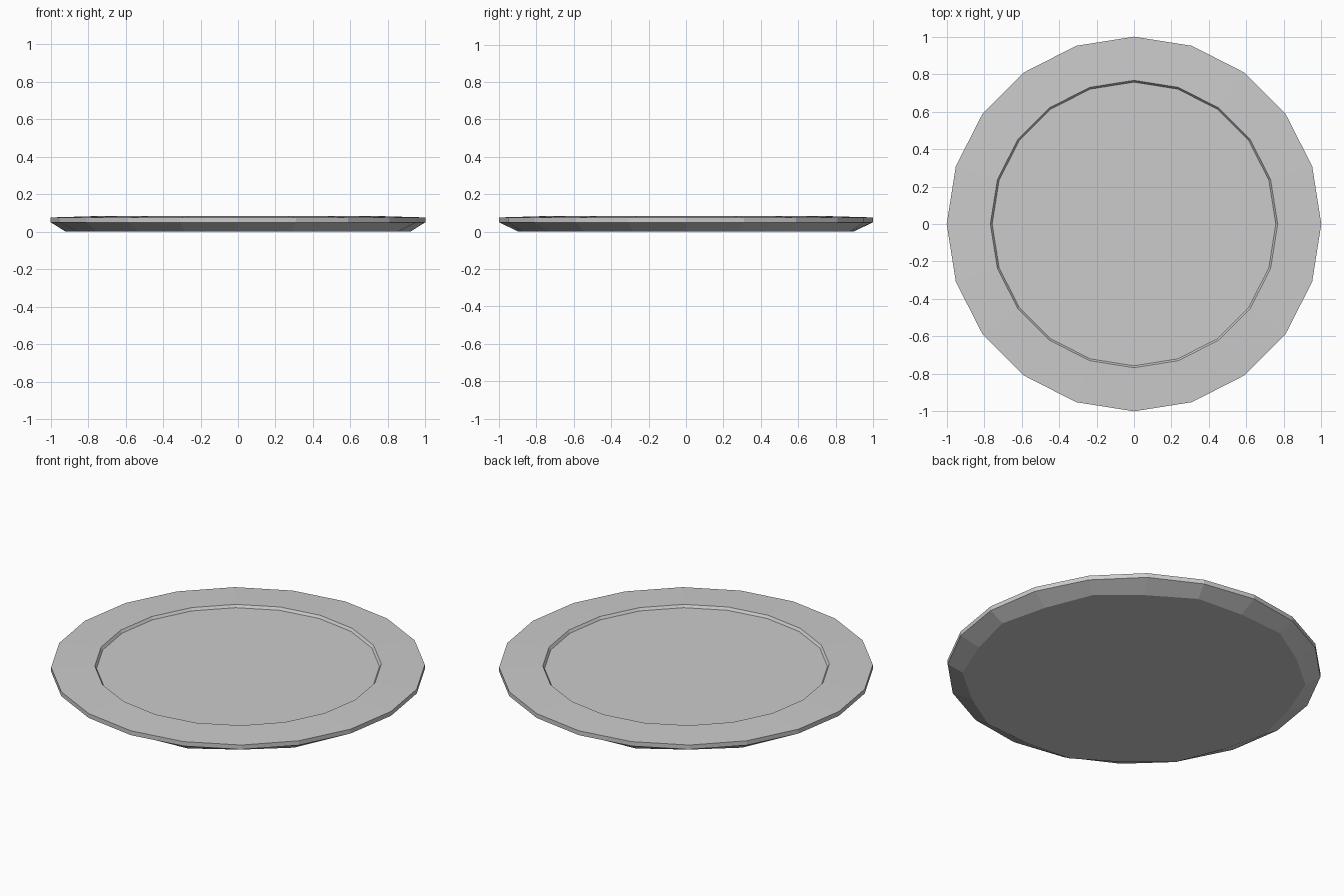
import bpy, bmesh, math

if "Cube" in bpy.data.objects:
    bpy.data.objects.remove(bpy.data.objects["Cube"])

SIDES = 20

# Profile rings: (radius at even corners, radius at odd corners, height)
RINGS = [
    (0.92, 0.895, 0.0),     # base
    (1.0, 1.0, 0.05),       # rim underside
    (1.0, 1.0, 0.076),      # rim outer top edge
    (0.767, 0.767, 0.083),  # rim inner top edge
    (0.757, 0.757, 0.068),  # recessed well
]

bm = bmesh.new()
loops = []
for even, odd, z in RINGS:
    loop = []
    for i in range(SIDES):
        a = 2 * math.pi * i / SIDES
        r = odd if i % 2 else even
        loop.append(bm.verts.new((r * math.cos(a), r * math.sin(a), z)))
    loops.append(loop)

# Bridge neighbouring rings
for lower, upper in zip(loops, loops[1:]):
    for i in range(SIDES):
        j = (i + 1) % SIDES
        bm.faces.new((lower[i], lower[j], upper[j], upper[i]))

# Base and well floor
bm.faces.new(loops[0][::-1])
bm.faces.new(loops[-1])
bmesh.ops.recalc_face_normals(bm, faces=bm.faces)

mesh = bpy.data.meshes.new("plate")
bm.to_mesh(mesh)
bm.free()
plate = bpy.data.objects.new("plate", mesh)
bpy.context.collection.objects.link(plate)
